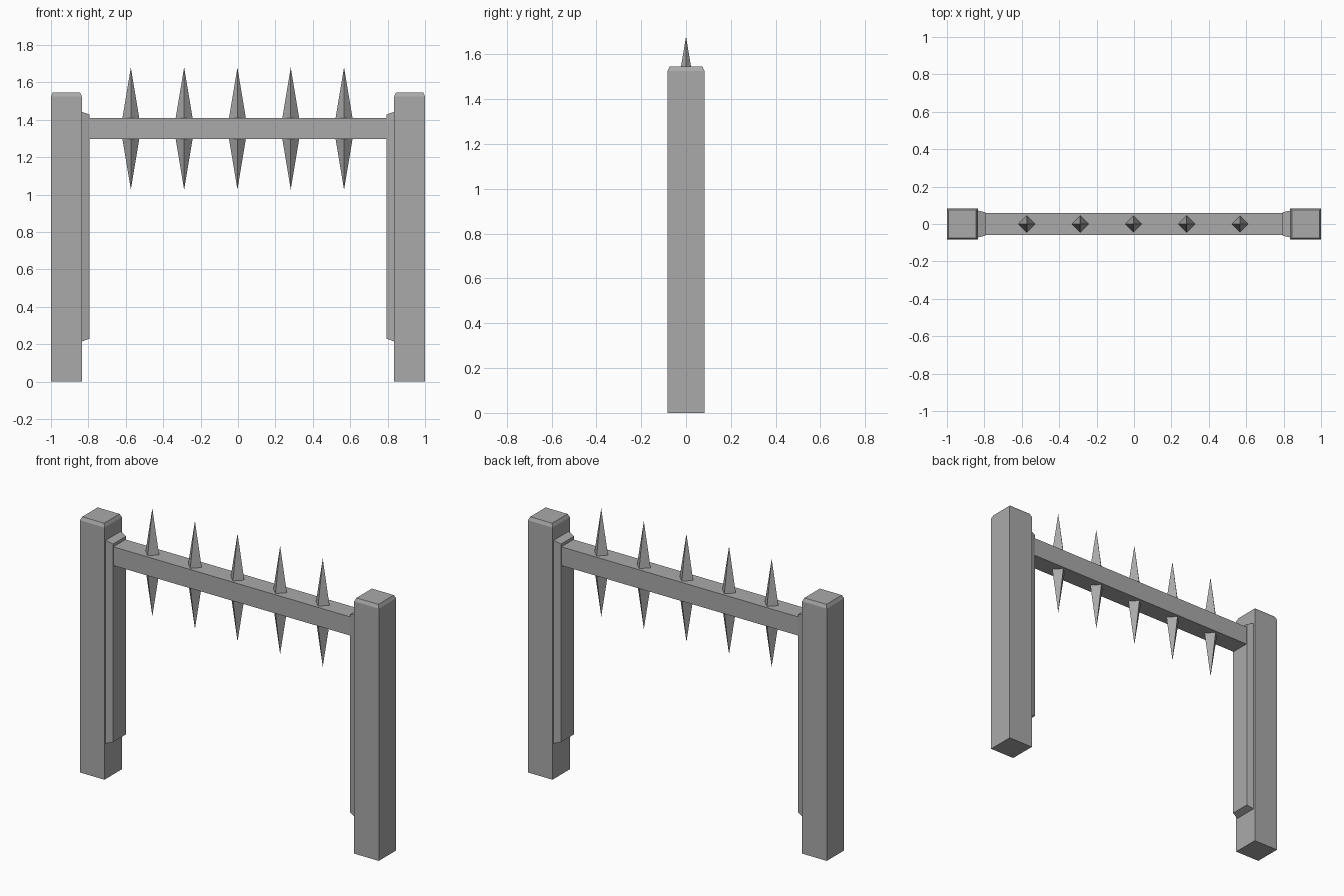
import bpy, bmesh
from mathutils import Matrix, Vector

cube = bpy.data.objects.get("Cube")
if cube:
    bpy.data.objects.remove(cube, do_unlink=True)

grey = bpy.data.materials.new("plain grey")
GREY = (0.4, 0.4, 0.4, 1)
grey.diffuse_color = GREY
grey.use_nodes = True
bsdf = next(n for n in grey.node_tree.nodes if n.type == 'BSDF_PRINCIPLED')
bsdf.inputs["Base Color"].default_value = GREY


def finish(name, bm):
    bmesh.ops.recalc_face_normals(bm, faces=bm.faces)
    mesh = bpy.data.meshes.new(name)
    bm.to_mesh(mesh)
    bm.free()
    mesh.materials.append(grey)
    obj = bpy.data.objects.new(name, mesh)
    bpy.context.collection.objects.link(obj)
    return obj


def box(lo, hi):
    """Box between two opposite corners."""
    bm = bmesh.new()
    lo, hi = Vector(lo), Vector(hi)
    bmesh.ops.create_cube(bm, size=1, matrix=Matrix.Translation((lo + hi) / 2)
                          @ Matrix.Diagonal((*(hi - lo), 1)))
    return bm


HEIGHT, POST_IN, PLATE_IN = 1.545, 0.835, 0.793
BEAM_LOW, BEAM_TOP, BEAM_HALF = 1.297, 1.41, 0.058

for side, label in ((1, "left"), (-1, "right")):
    # Post with a chamfered cap
    post = box((POST_IN, -0.083, 0), (1, 0.083, HEIGHT))
    cap = max(post.faces, key=lambda f: f.calc_center_median().z)
    cap_verts = list(cap.verts)
    centre = cap.calc_center_median()
    bmesh.ops.inset_region(post, faces=[cap], thickness=0.013)
    for v in cap.verts:
        v.co.z = HEIGHT
    for v in post.verts:
        if v.co.z > 1 and v not in cap.verts:
            v.co.z = HEIGHT - 0.02
    # Backing plate, tapering toward the beam
    plate = box((PLATE_IN, -0.072, 0.215), (POST_IN, 0.072, 1.443))
    for v in plate.verts:
        if v.co.x < (PLATE_IN + POST_IN) / 2:
            v.co.y *= 0.86
            v.co.z += 0.015 if v.co.z < 1 else -0.015
    for part, name in ((post, "post"), (plate, "plate")):
        bmesh.ops.scale(part, vec=(side, 1, 1), verts=part.verts)
        finish(f"{label}_{name}", part)

# Cross beam
finish("cross_beam", box((-PLATE_IN, -BEAM_HALF, BEAM_LOW),
                         (PLATE_IN, BEAM_HALF, BEAM_TOP)))

# Four-sided spikes above and below the beam
LENGTH = 0.27
for i in range(5):
    x = (i - 2) * 0.285 - 0.003
    for direction, base, label in ((1, BEAM_TOP, "upper"), (-1, BEAM_LOW, "lower")):
        bm = bmesh.new()
        bmesh.ops.create_cone(bm, cap_ends=True, segments=4, radius1=0.045,
                              radius2=0, depth=LENGTH,
                              matrix=Matrix.Translation((0, 0, LENGTH / 2)))
        bmesh.ops.remove_doubles(bm, verts=bm.verts, dist=0.0001)
        bmesh.ops.scale(bm, vec=(1, 1, direction), verts=bm.verts)
        bmesh.ops.translate(bm, vec=(x, 0, base), verts=bm.verts)
        finish(f"{label}_spike_{i + 1}", bm)
